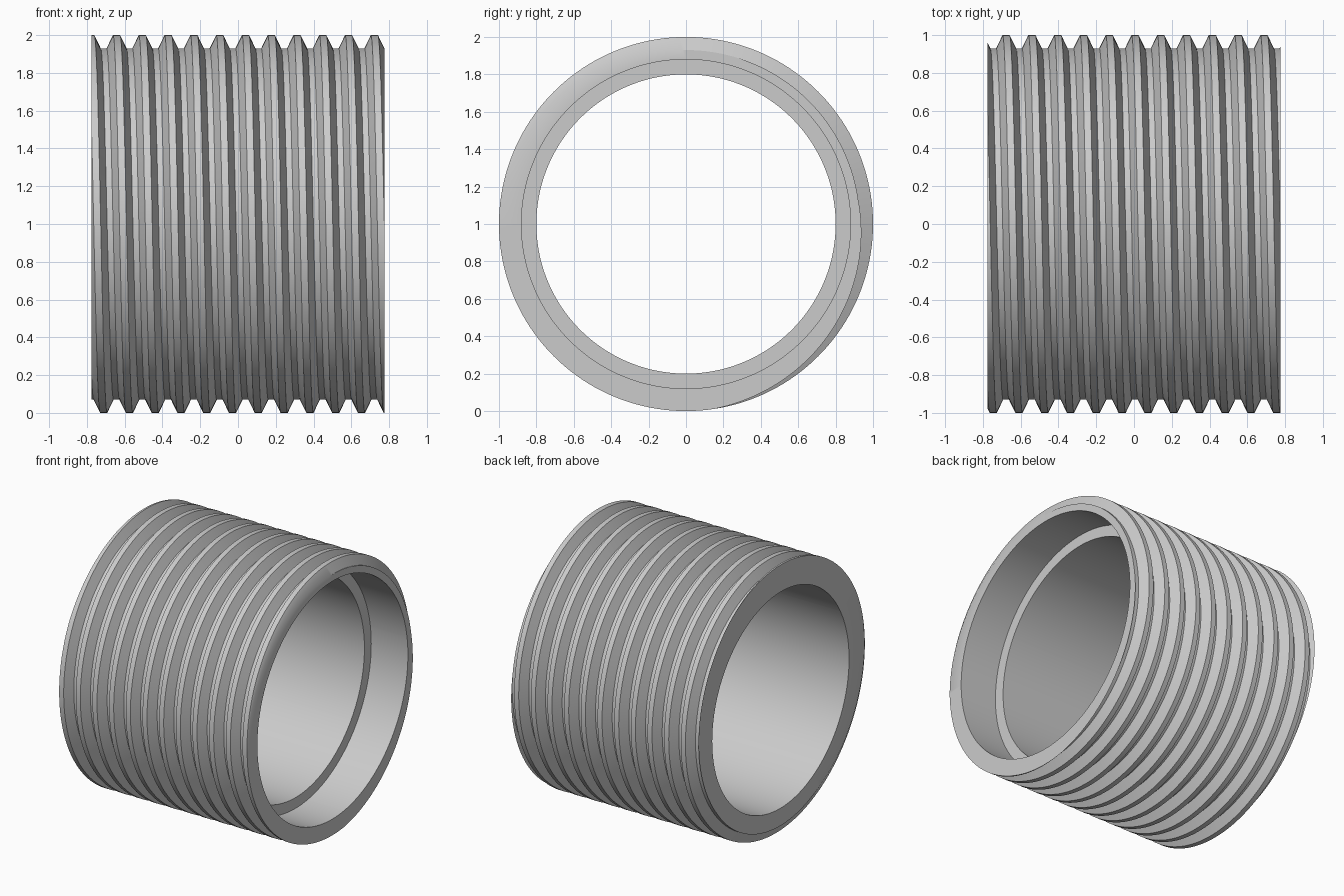
import bpy, bmesh, math
from mathutils import Vector

if "Cube" in bpy.data.objects:
    bpy.data.objects.remove(bpy.data.objects["Cube"])

STEPS, TURNS = 160, 14
PITCH, START = 0.1365, -0.643
HALF = 0.775                      # half of the sleeve length
CREST, ROOT = 1.0, 0.93
BORE, COUNTERBORE = 0.8, 0.88
SHOULDER = 0.475                  # where the counterbore stops
AXIS = Vector((0, 0, 1))

# One pitch of thread: offset along the axis, radius
PROFILE = [(-0.0185, CREST), (0.0185, CREST), (0.0525, ROOT), (0.084, ROOT)]


def material(name, colour):
    mat = bpy.data.materials.new(name)
    mat.use_nodes = True
    mat.diffuse_color = colour
    mat.node_tree.nodes["Principled BSDF"].inputs["Base Color"].default_value = colour
    return mat


def extrude_rim(bm, edges, radius=None, x=None):
    """Extrude an open rim to a new radius or a new place along the axis."""
    new = bmesh.ops.extrude_edge_only(bm, edges=edges)["geom"]
    for v in (g for g in new if isinstance(g, bmesh.types.BMVert)):
        if radius is not None:
            arm = Vector((0, v.co.y, v.co.z)) - AXIS
            v.co = AXIS + arm.normalized() * radius + Vector((v.co.x, 0, 0))
        if x is not None:
            v.co.x = x
    return [g for g in new if isinstance(g, bmesh.types.BMEdge)]


bm = bmesh.new()

# Helical thread surface, longer than needed
columns = []
for i in range(STEPS + 1):
    turn = i / STEPS
    a = turn * math.tau
    columns.append([
        bm.verts.new((START + PITCH * (turn + k) + dx, -r * math.sin(a), 1 + r * math.cos(a)))
        for k in range(-2, TURNS - 1) for dx, r in PROFILE])
for c, d in zip(columns, columns[1:]):
    for j in range(len(c) - 1):
        bm.faces.new((c[j], c[j + 1], d[j + 1], d[j]))
bmesh.ops.remove_doubles(bm, verts=bm.verts[:], dist=0.0001)

# Trim both ends square
for side in (-1, 1):
    bmesh.ops.bisect_plane(bm, geom=bm.verts[:] + bm.edges[:] + bm.faces[:], dist=1e-6,
                           plane_co=(side * HALF, 0, 0), plane_no=(side, 0, 0),
                           clear_outer=True)


def end_rim(side):
    return [e for e in bm.edges if e.is_boundary
            and all(abs(v.co.x - side * HALF) < 0.0005 for v in e.verts)]


# Plain end face and bore
left_rim, right_rim = end_rim(-1), end_rim(1)
rim = extrude_rim(bm, left_rim, radius=BORE)
extrude_rim(bm, rim, x=SHOULDER)

# Counterbored end face, counterbore wall and shoulder
rim = extrude_rim(bm, right_rim, radius=COUNTERBORE)
rim = extrude_rim(bm, rim, x=SHOULDER)
extrude_rim(bm, rim, radius=BORE)

bmesh.ops.recalc_face_normals(bm, faces=bm.faces[:])
mesh = bpy.data.meshes.new("threaded_sleeve")
bm.to_mesh(mesh)
bm.free()
sleeve = bpy.data.objects.new("threaded_sleeve", mesh)
bpy.context.collection.objects.link(sleeve)
mesh.materials.append(material("plain grey", (0.6, 0.6, 0.6, 1)))

bpy.ops.object.select_all(action="DESELECT")
sleeve.select_set(True)
bpy.context.view_layer.objects.active = sleeve
bpy.ops.object.shade_smooth_by_angle(angle=math.radians(30))
